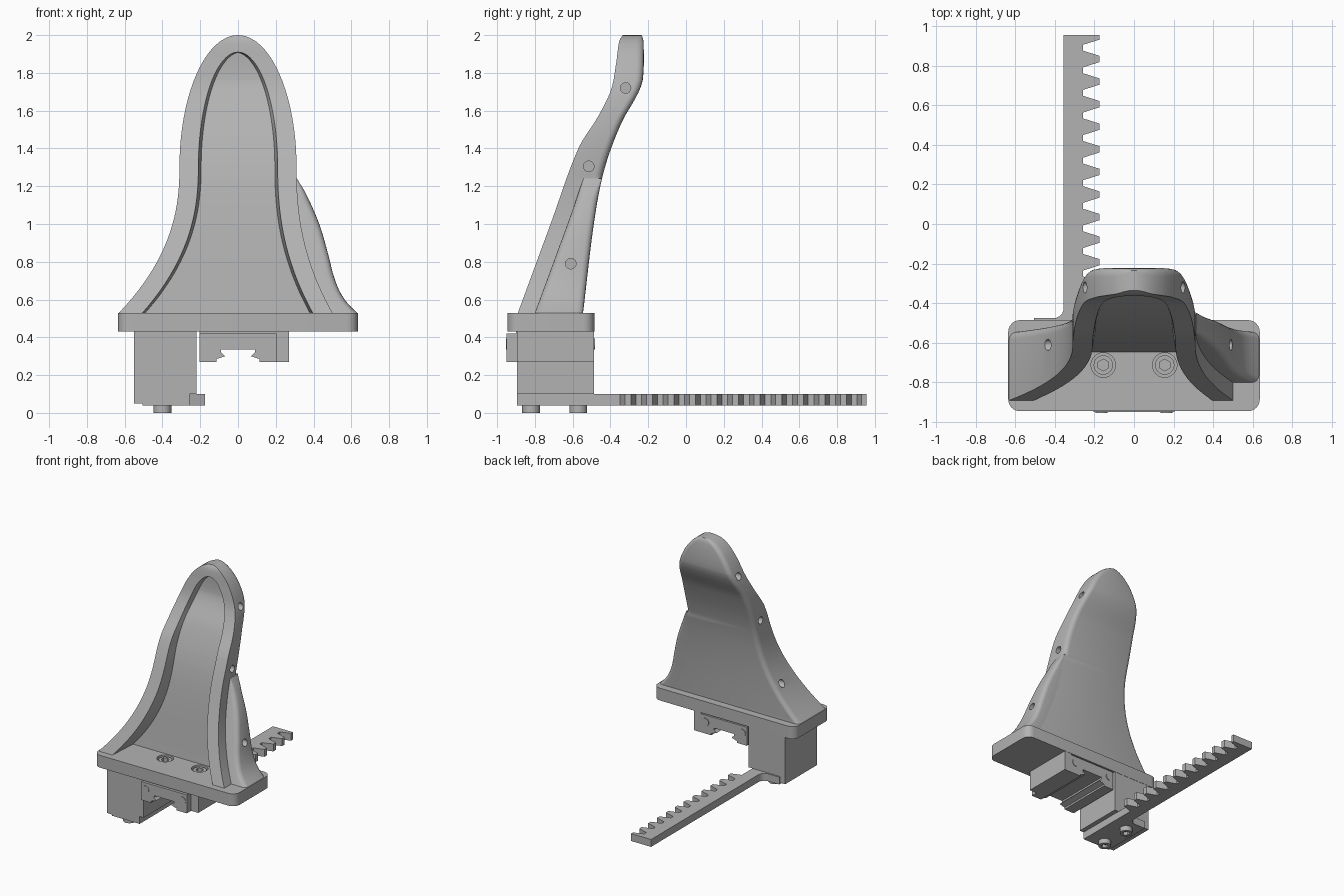
import bpy, bmesh, math
from mathutils import Matrix, Vector

if "Cube" in bpy.data.objects:
    bpy.data.objects.remove(bpy.data.objects["Cube"], do_unlink=True)

grey = bpy.data.materials.new("plain grey")
grey.use_nodes = True
grey.diffuse_color = (0.45, 0.45, 0.45, 1)
grey.node_tree.nodes["Principled BSDF"].inputs["Base Color"].default_value = grey.diffuse_color


def finish(name, bm):
    bmesh.ops.recalc_face_normals(bm, faces=bm.faces)
    mesh = bpy.data.meshes.new(name)
    bm.to_mesh(mesh)
    bm.free()
    mesh.materials.append(grey)
    ob = bpy.data.objects.new(name, mesh)
    bpy.context.collection.objects.link(ob)
    return ob


def smooth(ob):
    bpy.ops.object.select_all(action="DESELECT")
    ob.select_set(True)
    bpy.context.view_layer.objects.active = ob
    bpy.ops.object.shade_smooth_by_angle(angle=math.radians(32))


def prism(name, pts, axis, lo, hi):
    """Extrude a flat outline along y or z."""
    bm = bmesh.new()
    place = (lambda p, d: (p[0], d, p[1])) if axis == "y" else (lambda p, d: (p[0], p[1], d))
    a = [bm.verts.new(place(p, lo)) for p in pts]
    b = [bm.verts.new(place(p, hi)) for p in pts]
    bm.faces.new(a)
    bm.faces.new(b)
    for i in range(len(pts)):
        j = (i + 1) % len(pts)
        bm.faces.new((a[i], a[j], b[j], b[i]))
    return finish(name, bm)


def box(name, x0, x1, y0, y1, z0, z1):
    return prism(name, [(x0, y0), (x1, y0), (x1, y1), (x0, y1)], "z", z0, z1)


def rod(name, start, end, radius, sides=24):
    bm = bmesh.new()
    a, b = Vector(start), Vector(end)
    turn = (b - a).to_track_quat("Z", "Y").to_matrix().to_4x4()
    bmesh.ops.create_cone(bm, cap_ends=True, segments=sides, radius1=radius, radius2=radius,
                          depth=(b - a).length, matrix=Matrix.Translation((a + b) / 2) @ turn)
    return finish(name, bm)


def cut(ob, cutter):
    mod = ob.modifiers.new("cut", "BOOLEAN")
    mod.operation, mod.solver, mod.object = "DIFFERENCE", "EXACT", cutter
    bpy.context.view_layer.objects.active = ob
    bpy.ops.object.modifier_apply(modifier=mod.name)
    bpy.data.objects.remove(cutter, do_unlink=True)


def curve(pts):
    """Smooth function through (z, value) points."""
    def slope(i):
        a, b = pts[max(i - 1, 0)], pts[min(i + 1, len(pts) - 1)]
        return (b[1] - a[1]) / (b[0] - a[0])

    def f(z):
        i = 0
        while i < len(pts) - 2 and z > pts[i + 1][0]:
            i += 1
        (z0, v0), (z1, v1) = pts[i], pts[i + 1]
        h = z1 - z0
        t = min(max((z - z0) / h, 0), 1)
        return ((1 + 2 * t) * (1 - t) ** 2 * v0 + t * (1 - t) ** 2 * h * slope(i)
                + t * t * (3 - 2 * t) * v1 + t * t * (t - 1) * h * slope(i + 1))
    return f


def loft(name, zs, ring):
    bm = bmesh.new()
    rows = [[bm.verts.new((x, y, z)) for x, y in ring(z)] for z in zs]
    for a, b in zip(rows, rows[1:]):
        for i in range(len(a)):
            j = (i + 1) % len(a)
            bm.faces.new((a[i], a[j], b[j], b[i]))
    bm.faces.new(rows[0])
    bm.faces.new(rows[-1])
    bmesh.ops.remove_doubles(bm, verts=bm.verts, dist=0.0002)
    bmesh.ops.dissolve_degenerate(bm, edges=bm.edges, dist=0.0001)
    return finish(name, bm)


def corner(x, y, sx, sy, r, n=4):
    """Rounded corner points, from the side face round to the y face."""
    return [(x - sx * r * (1 - math.cos(a)), y - sy * r * (1 - math.sin(a)))
            for a in (math.pi / 2 * k / n for k in range(n + 1))]


# Shell side profile and arch widths
BASE, NECK, TOP, IN_TOP, BULGE_TOP = 0.53, 1.3, 2.0, 1.91, 1.24
front = curve([(0.53, -0.89), (1, -0.717), (1.4, -0.57), (1.57, -0.465), (1.71, -0.397),
               (1.85, -0.37), (1.97, -0.353), (2, -0.335)])
back = curve([(0.53, -0.545), (1.02, -0.485), (1.29, -0.432), (1.53, -0.344), (1.69, -0.255),
              (1.77, -0.228), (1.97, -0.225), (2, -0.235)])
bulge_x = curve([(0.53, 0.63), (0.58, 0.58), (0.64, 0.54), (0.73, 0.505), (0.83, 0.48),
                 (1, 0.43), (1.17, 0.355), (1.24, 0.31)])


def width(z, w, flare, top):
    if z >= top:
        return 0
    if z > NECK:
        return w * math.sqrt(1 - ((z - NECK) / (top - NECK)) ** 2)
    return w + flare * ((NECK - z) / (NECK - BASE)) ** 2.3


def shell_ring(z):
    left, right = width(z, 0.31, 0.32, TOP), width(z, 0.31, 0.19, TOP)
    in_l, in_r = width(z, 0.21, 0.295, IN_TOP), width(z, 0.21, 0.185, IN_TOP)
    yf, yb = front(z), back(z)
    floor = min(yb - 0.1, yb - 0.085 - 0.02 * (NECK - z)) if z < IN_TOP else yf
    rl = min(0.04, left / 2)
    rr = rl if z > BULGE_TOP else 0.001
    return ([(-left, yf), (-in_l, yf), (-max(in_l - 0.015, 0), floor),
             (max(in_r - 0.015, 0), floor), (in_r, yf), (right, yf)]
            + corner(right, yb, 1, 1, rr) + corner(-left, yb, -1, 1, rl)[::-1])


def bulge_ring(z):
    inner = width(z, 0.31, 0.19, TOP) - 0.01
    outer = max(bulge_x(z), inner + 0.012)
    yf, yb = front(z) + 0.09, back(z)
    r = min(0.035, (outer - inner) / 2)
    return ([(inner, yf)] + corner(outer, yf, 1, -1, r)[::-1]
            + corner(outer, yb, 1, 1, r) + [(inner, yb)])


steps = [math.sin(math.pi / 2 * k / 20) for k in range(1, 21)]
heights = sorted([BASE + (NECK - BASE) * k / 20 for k in range(21)] + [BULGE_TOP + 0.001]
                 + [NECK + (TOP - NECK) * s for s in steps]
                 + [NECK + (IN_TOP - NECK) * s for s in steps])
shell = loft("arched_shell", heights, shell_ring)
bulge = loft("side_bulge", [BASE + (BULGE_TOP - BASE) * k / 24 for k in range(25)], bulge_ring)

# Pin holes in both flanks
for y, z in ((-0.32, 1.72), (-0.515, 1.305), (-0.61, 0.79)):
    for side in (-1, 1):
        low = side > 0 and z < BULGE_TOP
        x = bulge_x(z) if low else width(z, 0.31, 0.32, TOP)
        pin = rod("hole_cutter", (side * (x - 0.045), y, z), (side * (x + 0.15), y, z), 0.028)
        cut(bulge if low else shell, pin)
smooth(shell)
smooth(bulge)

# Base plate with counterbored socket screws
c = [corner(sx * 0.635, -0.715 + sy * 0.23, sx, sy, 0.06, 6)
     for sx, sy in ((1, 1), (-1, 1), (-1, -1), (1, -1))]
plate = prism("base_plate", c[0] + c[1][::-1] + c[2] + c[3][::-1], "z", 0.43, BASE)
for x in (-0.155, 0.155):
    cut(plate, rod("bore_cutter", (x, -0.712, 0.46), (x, -0.712, 0.6), 0.062))
    head = rod("plate_screw", (x, -0.712, 0.45), (x, -0.712, 0.52), 0.049)
    cut(head, rod("hex_cutter", (x, -0.712, 0.49), (x, -0.712, 0.6), 0.03, 6))
    smooth(head)
smooth(plate)

# Rack mounting block with a locating lip
box("mount_block", -0.55, -0.22, -0.895, -0.487, 0.1, 0.43)
box("mount_lip", -0.55, -0.505, -0.895, -0.487, 0.05, 0.1)

# Rail carriage: housing, end cap and screws
half = [(0.115, 0.27), (0.115, 0.285), (0.068, 0.3), (0.09, 0.32), (0.09, 0.335)]
slot = half + [(-x, z) for x, z in reversed(half)]


def carriage(name, right, top, y0, y1):
    prism(name, slot + [(-0.205, 0.27), (-0.205, top), (right, top), (right, 0.27)], "y", y0, y1)


carriage("carriage_body", 0.205, 0.43, -0.9, -0.52)
carriage("front_end_cap", 0.205, 0.42, -0.95, -0.9)
carriage("back_end_cap", 0.205, 0.42, -0.52, -0.487)
box("carriage_side_block", 0.205, 0.27, -0.895, -0.487, 0.27, 0.43)
for x in (-0.165, 0.165):
    for y0, y1 in ((-0.953, -0.94), (-0.5, -0.482)):
        smooth(rod("cap_screw", (x, y0, 0.365), (x, y1, 0.365), 0.03))

# Toothed rack with a wide, filleted foot
ROOT, TIP, END = -0.257, -0.175, 0.955
outline = [(-0.505, -0.895), (ROOT, -0.895)]
for k in range(10, -1, -1):
    y = 0.833 - 0.114 * k
    outline += [(ROOT, y - 0.042), (TIP, y - 0.016), (TIP, y + 0.016), (ROOT, y + 0.042)]
outline += [(ROOT, 0.905), (TIP, 0.93), (TIP, END), (-0.355, END)]
outline += [(-0.405 + 0.05 * math.cos(a), -0.425 - 0.05 * math.sin(a))
            for a in (math.pi / 2 * k / 6 for k in range(7))]
outline += [(-0.505, -0.475)]
prism("toothed_rack", outline, "z", 0.04, 0.1)

# Screws under the rack foot
for y in (-0.82, -0.57):
    screw = rod("rack_screw", (-0.4, y, 0), (-0.4, y, 0.05), 0.047)
    cut(screw, rod("hex_cutter", (-0.4, y, -0.05), (-0.4, y, 0.025), 0.027, 6))
    smooth(screw)
